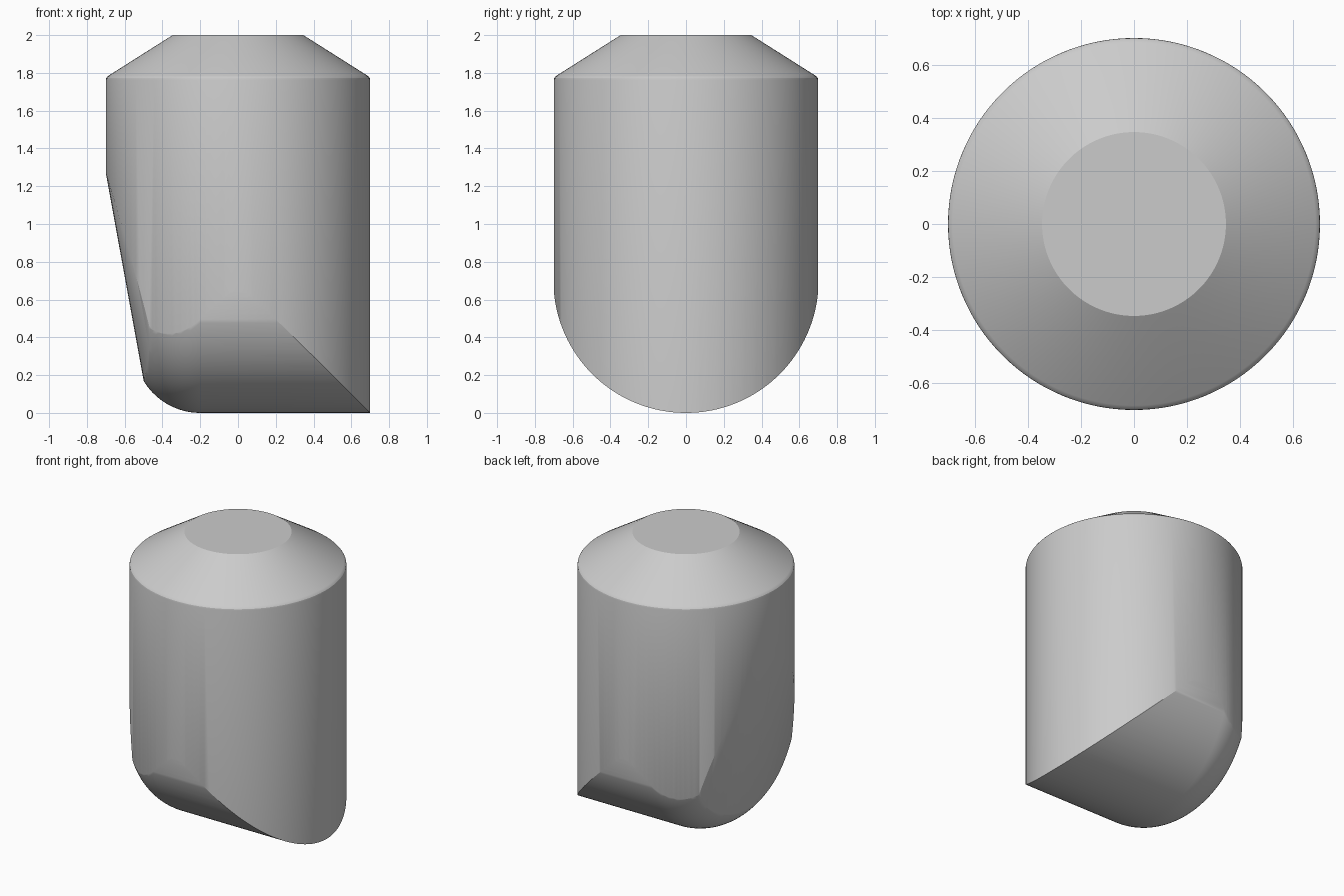
import bpy, bmesh, math
from mathutils import Matrix, Vector

old = bpy.data.objects.get("Cube")
if old:
    bpy.data.objects.remove(old, do_unlink=True)

RADIUS = 0.7
SLANT = math.atan(0.182)      # lean of the nose face

grey = bpy.data.materials.new("light grey")
grey.use_nodes = True
grey.diffuse_color = (0.6, 0.6, 0.6, 1)
grey.node_tree.nodes["Principled BSDF"].inputs["Base Color"].default_value = (0.6, 0.6, 0.6, 1)


def make_object(name, bm):
    bmesh.ops.recalc_face_normals(bm, faces=bm.faces)
    mesh = bpy.data.meshes.new(name)
    bm.to_mesh(mesh)
    bm.free()
    obj = bpy.data.objects.new(name, mesh)
    bpy.context.collection.objects.link(obj)
    mesh.materials.append(grey)
    return obj


def loft(name, rings):
    """Skin a row of closed rings and cap both ends."""
    bm = bmesh.new()
    loops = [[bm.verts.new(p) for p in ring] for ring in rings]
    count = len(loops[0])
    for a, b in zip(loops, loops[1:]):
        for i in range(count):
            j = (i + 1) % count
            bm.faces.new((a[i], a[j], b[j], b[i]))
    bm.faces.new(loops[0])
    bm.faces.new(loops[-1])
    return make_object(name, bm)


def circle(r, z, sides=128):
    return [(r * math.cos(math.tau * i / sides), r * math.sin(math.tau * i / sides), z)
            for i in range(sides)]


# Upright body with a softened shoulder and a flat-topped cone
profile = [(RADIUS, -0.2), (RADIUS, 1.762), (0.698, 1.772), (0.692, 1.78),
           (0.683, 1.787), (0.346, 2.0)]
body = loft("capsule_body", [circle(r, z) for r, z in profile])

# Trough-shaped limit: round keel along x with a filleted end, open upward
KEEL = 0.702
FILLET = 0.35


def trough(x, r, steps=96):
    ring = [(x, -r - 0.1, 2.6)]
    for i in range(steps + 1):
        a = math.pi + math.pi * i / steps
        ring.append((x, r * math.cos(a), KEEL + r * math.sin(a)))
    ring.append((x, r + 0.1, 2.6))
    return ring


sections = [(1.0, KEEL)]
for i in range(15):
    a = math.radians(59) * i / 14
    sections.append((-0.2 - FILLET * math.sin(a), KEEL - FILLET * (1 - math.cos(a))))
end_x, end_r = sections[-1]
sections.append((end_x - 0.25, end_r - 0.25 * math.tan(math.radians(59))))
keel = loft("keel_limit", [trough(x, r) for x, r in sections])

# Broad leaning cylinder that shaves the nose face
BULGE = 1.7
bm = bmesh.new()
bmesh.ops.create_cone(bm, cap_ends=True, segments=256, radius1=BULGE, radius2=BULGE, depth=8)
normal = Vector((-math.cos(SLANT), 0, -math.sin(SLANT)))
centre = Vector((-0.596, 0, 0.7)) - BULGE * normal
bm.transform(Matrix.Translation(centre) @ Matrix.Rotation(-SLANT, 4, "Y"))
nose = make_object("nose_limit", bm)

# Keep only what lies inside all three shapes
for limit in (keel, nose):
    limit.hide_render = True
    mod = body.modifiers.new(limit.name, "BOOLEAN")
    mod.operation = "INTERSECT"
    mod.solver = "EXACT"
    mod.object = limit

bpy.context.view_layer.update()
graph = bpy.context.evaluated_depsgraph_get()
result = bpy.data.meshes.new_from_object(body.evaluated_get(graph))
body.modifiers.clear()
body.data = result
for limit in (keel, nose):
    bpy.data.objects.remove(limit, do_unlink=True)

result.materials.clear()
result.materials.append(grey)
for face in result.polygons:
    face.material_index = 0

bpy.ops.object.select_all(action="DESELECT")
body.select_set(True)
bpy.context.view_layer.objects.active = body
bpy.ops.object.shade_smooth_by_angle(angle=math.radians(25))
